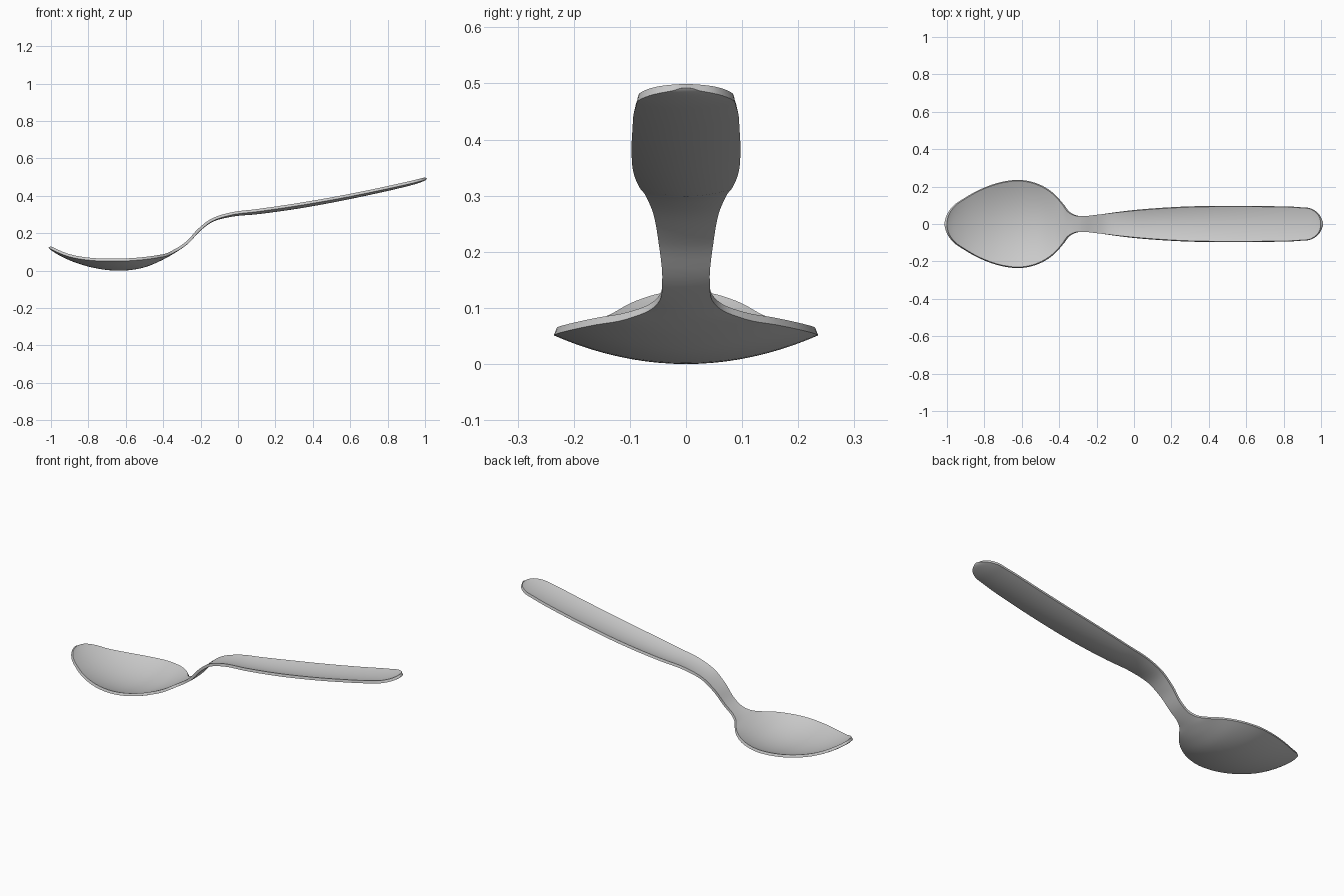
import bpy, bmesh, math
from mathutils import Vector

if "Cube" in bpy.data.objects:
    bpy.data.objects.remove(bpy.data.objects["Cube"])

# Spoon stations: x, half width, rim height, centre height (upper surface)
KEYS = [
    (-1.0, 0.0, 0.130, 0.130), (-0.992, 0.045, 0.126, 0.122),
    (-0.965, 0.088, 0.113, 0.104), (-0.90, 0.136, 0.088, 0.071),
    (-0.80, 0.189, 0.070, 0.037), (-0.70, 0.221, 0.064, 0.018),
    (-0.61, 0.230, 0.065, 0.015), (-0.51, 0.207, 0.072, 0.030),
    (-0.43, 0.156, 0.083, 0.061), (-0.385, 0.106, 0.092, 0.084),
    (-0.355, 0.066, 0.106, 0.101), (-0.32, 0.046, 0.125, 0.123),
    (-0.28, 0.042, 0.153, 0.152), (-0.21, 0.048, 0.227, 0.225),
    (-0.14, 0.056, 0.279, 0.275), (-0.04, 0.067, 0.311, 0.302),
    (0.10, 0.079, 0.329, 0.316), (0.30, 0.090, 0.358, 0.343),
    (0.50, 0.093, 0.392, 0.378), (0.70, 0.092, 0.431, 0.419),
    (0.88, 0.087, 0.470, 0.460), (0.945, 0.079, 0.485, 0.477),
    (0.985, 0.048, 0.495, 0.491), (0.998, 0.0, 0.499, 0.499),
]
STEPS, HALF = 5, 10


def smooth_rows(keys):
    """Chord-length cubic interpolation through the stations."""
    p = [Vector(k) for k in keys]
    t = [0.0]
    for a, b in zip(p, p[1:]):
        t.append(t[-1] + (b - a).length)
    n = len(p)
    d = [(p[i + 1] - p[i]) / (t[i + 1] - t[i]) for i in range(n - 1)]
    m = []
    for i in range(1, n - 1):
        h0, h1 = t[i] - t[i - 1], t[i + 1] - t[i]
        m.append((d[i - 1] * h1 + d[i] * h0) / (h0 + h1))
    m = [d[0] * 2 - m[0]] + m + [d[-1] * 2 - m[-1]]
    rows = []
    for i in range(n - 1):
        h = t[i + 1] - t[i]
        for s in range(STEPS):
            u = s / STEPS
            rows.append(p[i] * (2*u**3 - 3*u*u + 1) + m[i] * h * (u**3 - 2*u*u + u)
                        + p[i + 1] * (3*u*u - 2*u**3) + m[i + 1] * h * (u**3 - u*u))
    return rows + [p[-1]]


# Dished sheet lofted from bowl tip to handle end
bm = bmesh.new()
grid = []
for x, w, rim, mid in smooth_rows(KEYS):
    row = []
    for j in range(-HALF, HALF + 1):
        s = j / HALF
        row.append(bm.verts.new((x, max(w, 0) * s, mid + (rim - mid) * s * s)))
    grid.append(row)
for a, b in zip(grid, grid[1:]):
    for j in range(2 * HALF):
        bm.faces.new((a[j], b[j], b[j + 1], a[j + 1]))
bmesh.ops.remove_doubles(bm, verts=bm.verts, dist=1e-5)
bmesh.ops.recalc_face_normals(bm, faces=bm.faces)
if sum(f.normal.z for f in bm.faces) < 0:
    bmesh.ops.reverse_faces(bm, faces=bm.faces)
mesh = bpy.data.meshes.new("spoon")
bm.to_mesh(mesh)
bm.free()
spoon = bpy.data.objects.new("spoon", mesh)
bpy.context.collection.objects.link(spoon)

# Metal thickness below the upper surface
solid = spoon.modifiers.new("thickness", 'SOLIDIFY')
solid.thickness = 0.0145
solid.offset = -1
bpy.context.view_layer.objects.active = spoon
spoon.select_set(True)
bpy.ops.object.modifier_apply(modifier=solid.name)
bpy.ops.object.shade_smooth_by_angle(angle=math.radians(40))
